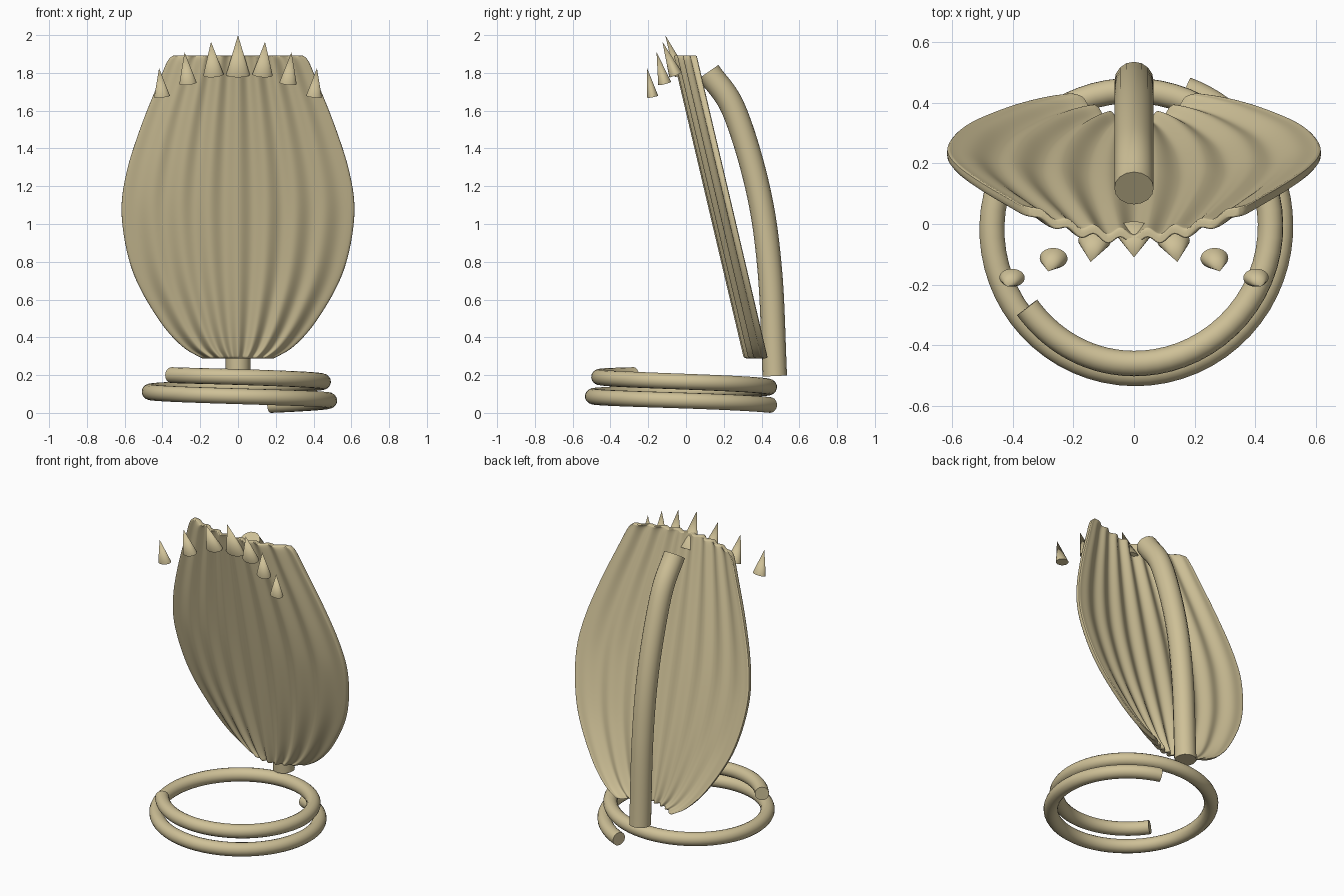
import bpy, bmesh, math
from mathutils import Vector

cube = bpy.data.objects.get("Cube")
if cube:
    bpy.data.objects.remove(cube, do_unlink=True)

SAND = (0.62, 0.53, 0.31, 1)
mat = bpy.data.materials.new("sand")
mat.use_nodes = True
mat.diffuse_color = SAND
mat.node_tree.nodes["Principled BSDF"].inputs["Base Color"].default_value = SAND


def smooth_path(points, steps):
    """Catmull-Rom samples through the points."""
    p = [Vector(q) for q in points]
    p = [2 * p[0] - p[1]] + p + [2 * p[-1] - p[-2]]
    out = []
    for a, b, c, d in zip(p, p[1:], p[2:], p[3:]):
        for i in range(steps):
            t = i / steps
            out.append(0.5 * (2 * b + (c - a) * t + (2 * a - 5 * b + 4 * c - d) * t**2
                              + (3 * b - a - 3 * c + d) * t**3))
    return out + [p[-2]]


def finish(obj, angle):
    obj.data.materials.clear()
    obj.data.materials.append(mat)
    bpy.ops.object.select_all(action='DESELECT')
    obj.select_set(True)
    bpy.context.view_layer.objects.active = obj
    bpy.ops.object.shade_smooth_by_angle(angle=math.radians(angle))


def mesh_object(name, bm):
    bmesh.ops.recalc_face_normals(bm, faces=bm.faces)
    mesh = bpy.data.meshes.new(name)
    bm.to_mesh(mesh)
    bm.free()
    obj = bpy.data.objects.new(name, mesh)
    bpy.context.collection.objects.link(obj)
    return obj


def tube(name, path, radius):
    curve = bpy.data.curves.new(name, 'CURVE')
    curve.dimensions = '3D'
    curve.bevel_depth = radius
    curve.bevel_resolution = 6
    curve.use_fill_caps = True
    spline = curve.splines.new('POLY')
    spline.points.add(len(path) - 1)
    for pt, co in zip(spline.points, path):
        pt.co = (*co, 1)
    obj = bpy.data.objects.new(name, curve)
    bpy.context.collection.objects.link(obj)
    bpy.ops.object.select_all(action='DESELECT')
    obj.select_set(True)
    bpy.context.view_layer.objects.active = obj
    bpy.ops.object.convert(target='MESH')
    finish(bpy.context.object, 40)


# Coiled base as (degrees, radius, height), from its upper end to its lower end
coil = smooth_path([(218, .447, .2), (270, .46, .19), (360, .45, .165), (450, .44, .137),
                    (540, .468, .112), (630, .493, .088), (720, .483, .065),
                    (789, .475, .042)], 16)
tube("coil_base", [(r * math.cos(math.radians(a)), r * math.sin(math.radians(a)), z)
                   for a, r, z in coil], .042)

# Curved support stem behind the shell
tube("support_stem", smooth_path([(0, .47, .195), (0, .444, .75), (0, .382, 1.18),
                                  (0, .255, 1.6), (0, .118, 1.805)], 14), .065)

# Rippled shell: a tilted slab, bowed backwards towards its sides
outline = smooth_path([(.19, .288, 0), (.3, .355, 0), (.425, .5, 0), (.56, .75, 0),
                       (.617, 1.04, 0), (.592, 1.27, 0), (.513, 1.52, 0), (.425, 1.74, 0),
                       (.375, 1.86, 0), (.345, 1.892, 0)], 4)
COLS = 96
THICK = .032
bm = bmesh.new()
rings = []
for half_width, z, _ in outline:
    front, back = [], []
    for i in range(COLS + 1):
        u = 2 * i / COLS - 1
        ripple = .013 * (1 - .65 * u * u) * math.cos(8 * math.pi * u)
        y = .318 - .235 * (z - .29) + .09 * u * u - ripple
        front.append(bm.verts.new((u * half_width, y, z)))
        back.append(bm.verts.new((u * half_width, y + THICK, z)))
    rings.append(front + back[::-1])
count = len(rings[0])
for low, high in zip(rings, rings[1:]):
    for i in range(count):
        j = (i + 1) % count
        bm.faces.new((low[i], low[j], high[j], high[i]))
for ring in (rings[0], rings[-1]):
    for i in range(COLS):
        bm.faces.new((ring[i], ring[i + 1], ring[-2 - i], ring[-1 - i]))
shell = mesh_object("rippled_shell", bm)
rounding = shell.modifiers.new("rounding", 'SUBSURF')
rounding.levels = rounding.render_levels = 1
finish(shell, 80)


# Fan of flattened spikes along the top
def spike(name, base, tip, radius, depth):
    base, tip = Vector(base), Vector(tip)
    axis = tip - base
    bm = bmesh.new()
    bmesh.ops.create_cone(bm, cap_ends=True, segments=32, radius1=radius, radius2=0,
                          depth=axis.length)
    turn = Vector((0, 0, 1)).rotation_difference(axis)
    for v in bm.verts:
        v.co.y *= depth / radius
        v.co = turn @ v.co + (base + tip) / 2
    finish(mesh_object(name, bm), 40)


spike("spike_centre", (0, -.025, 1.79), (0, -.11, 2), .063, .036)
pairs = [("inner", (.13, -.055, 1.79), (.143, -.125, 1.965), .054, .036),
         ("middle", (.265, -.113, 1.745), (.283, -.156, 1.91), .046, .035),
         ("outer", (.402, -.177, 1.675), (.418, -.206, 1.825), .042, .03)]
for label, base, tip, radius, depth in pairs:
    for side, s in (("left", 1), ("right", -1)):
        spike(f"spike_{label}_{side}", (s * base[0], *base[1:]), (s * tip[0], *tip[1:]),
              radius, depth)
